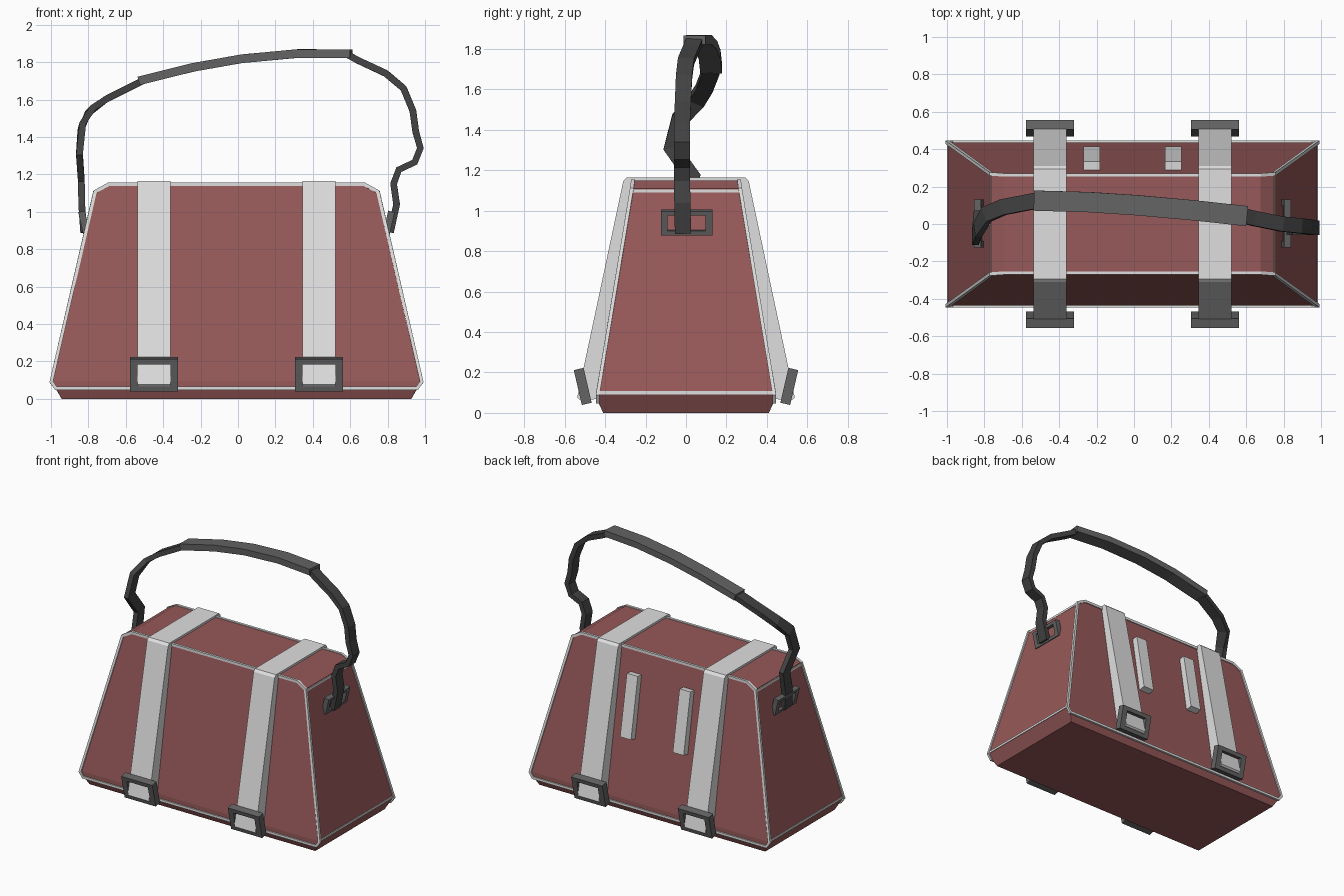
import bpy, bmesh, math
from mathutils import Vector, Matrix

if "Cube" in bpy.data.objects:
    bpy.data.objects.remove(bpy.data.objects["Cube"])

OX = -0.008  # body centre in x


def material(name, rgb):
    m = bpy.data.materials.new(name)
    m.diffuse_color = (*rgb, 1)
    m.use_nodes = True
    m.node_tree.nodes["Principled BSDF"].inputs["Base Color"].default_value = m.diffuse_color
    return m


RED = material("red_leather", (0.31, 0.10, 0.10))
LIGHT = material("pale_grey_trim", (0.74, 0.74, 0.74))
METAL = material("grey_metal", (0.125, 0.125, 0.125))
DARK = material("dark_strap", (0.055, 0.055, 0.055))


def finish(bm, name, mat):
    bmesh.ops.recalc_face_normals(bm, faces=bm.faces)
    me = bpy.data.meshes.new(name)
    bm.to_mesh(me)
    bm.free()
    me.materials.append(mat)
    ob = bpy.data.objects.new(name, me)
    bpy.context.collection.objects.link(ob)
    return ob


def box(bm, size, centre, mtx=Matrix()):
    bmesh.ops.create_cube(bm, size=1, matrix=mtx @ Matrix.Translation(centre) @ Matrix.Diagonal((*size, 1)))


def extrude_profile(name, profile, x0, x1, mat):
    """Extrude a (y, z) outline along x."""
    bm = bmesh.new()
    f = bm.faces.new([bm.verts.new((x0, y, z)) for y, z in profile])
    r = bmesh.ops.extrude_face_region(bm, geom=[f])
    bmesh.ops.translate(bm, vec=(x1 - x0, 0, 0), verts=[v for v in r["geom"] if isinstance(v, bmesh.types.BMVert)])
    return finish(bm, name, mat)


def sweep(name, path, width, thick, mat, closed=False, side=Vector((0, 1, 0))):
    """Sweep a flat rectangular section along a path, its width facing `side`."""
    bm = bmesh.new()
    pts = [Vector(p) for p in path]
    n = len(pts)
    rings = []
    for i, p in enumerate(pts):
        a = pts[(i - 1) % n] if closed else pts[max(i - 1, 0)]
        b = pts[(i + 1) % n] if closed else pts[min(i + 1, n - 1)]
        t = (p - a).normalized() + (b - p).normalized()
        t.normalize()
        w = (side - t * side.dot(t)).normalized()
        k = t.cross(w)
        rings.append([bm.verts.new(p + w * width / 2 * u + k * thick / 2 * v)
                      for u, v in ((-1, -1), (1, -1), (1, 1), (-1, 1))])
    for i in range(n if closed else n - 1):
        r, s = rings[i], rings[(i + 1) % n]
        for j in range(4):
            bm.faces.new((r[j], r[(j + 1) % 4], s[(j + 1) % 4], s[j]))
    if not closed:
        bm.faces.new(rings[0])
        bm.faces.new(rings[-1])
    return finish(bm, name, mat)


def frame(name, mtx, w, h, t, bw, bh, mat):
    """Rectangular ring: local x = width, z = height, y = thickness."""
    bm = bmesh.new()
    for s in (-1, 1):
        box(bm, (bw, t, h), (s * (w - bw) / 2, 0, 0), mtx)
        box(bm, (w - 2 * bw, t, bh), (0, 0, s * (h - bh) / 2), mtx)
    return finish(bm, name, mat)


# Body: tapered hull with chamfered top and bottom
corner = [(0.935, 0.41, 0), (0.965, 0.437, 0.06), (0.99, 0.437, 0.095),
          (0.757, 0.268, 1.11), (0.685, 0.262, 1.15)]
bm = bmesh.new()
for sx in (-1, 1):
    for sy in (-1, 1):
        for x, y, z in corner:
            bm.verts.new((OX + sx * x, sy * y, z))
bmesh.ops.convex_hull(bm, input=bm.verts)
bmesh.ops.dissolve_limit(bm, angle_limit=0.02, verts=bm.verts, edges=bm.edges)
finish(bm, "bag_body", RED)

# Piping around front and back panels, and across the end panels
for sy, label in ((-1, "front"), (1, "back")):
    half = [(x, sy * y, z) for x, y, z in corner[1:]]
    loop = [(OX + x, y, z - 0.004) for x, y, z in half]
    loop += [(OX - x, y, z - 0.004) for x, y, z in reversed(half)]
    sweep(label + "_piping", loop, 0.018, 0.02, LIGHT, closed=True)
for sx, label in ((-1, "left"), (1, "right")):
    for z, x, y, pos in ((0.1, 0.985, 0.437, "lower"), (1.098, 0.757, 0.268, "upper")):
        sweep(f"{label}_{pos}_piping", [(OX + sx * x, -y, z), (OX + sx * x, y, z)],
              0.016, 0.014, LIGHT, side=Vector((0, 0, 1)))

# Wrap-around straps, thicker towards the bottom, with buckles front and back
side_profile = [(0.43, 0.068), (0.527, 0.066), (0.538, 0.076), (0.31, 1.148), (0.293, 1.165)]
profile = side_profile + [(-y, z) for y, z in reversed(side_profile)]
for sx, label in ((-1, "left"), (1, "right")):
    cx = OX + sx * 0.441
    extrude_profile(label + "_strap", profile, cx - 0.087, cx + 0.087, LIGHT)
    for sy, face in ((-1, "front"), (1, "back")):
        mtx = Matrix.Translation((cx, sy * 0.511, 0.131)) @ Matrix.Rotation(-sy * math.radians(13), 4, "X")
        frame(f"{label}_{face}_buckle", mtx, 0.258, 0.177, 0.05, 0.042, 0.03, METAL)

    # Back loops
    px = OX + sx * 0.218
    extrude_profile(label + "_back_tab", [(0.28, 0.98), (0.335, 0.985), (0.415, 0.54), (0.36, 0.53)],
                    px - 0.045, px + 0.045, LIGHT)

    # Handle anchor on each end
    mtx = (Matrix.Translation((OX + sx * 0.815, 0.003, 0.942))
           @ Matrix.Rotation(sx * math.radians(13), 4, "Y") @ Matrix.Rotation(math.pi / 2, 4, "Z"))
    frame(label + "_handle_ring", mtx, 0.255, 0.122, 0.036, 0.034, 0.022, METAL)

# Carrying handle: two dark straps and a thicker grip
left_path = [(-0.825, -0.01, 0.89), (-0.835, 0, 1.03), (-0.838, 0.03, 1.17), (-0.848, -0.07, 1.31),
             (-0.835, -0.03, 1.455), (-0.79, 0.05, 1.54), (-0.70, 0.09, 1.605), (-0.52, 0.125, 1.695)]
grip_path = [(-0.53, 0.125, 1.7), (-0.24, 0.117, 1.772), (0.02, 0.1, 1.818),
             (0.32, 0.073, 1.846), (0.605, 0.042, 1.845)]
right_path = [(0.59, 0.042, 1.838), (0.64, 0.03, 1.81), (0.79, 0, 1.74), (0.885, -0.01, 1.66), (0.935, -0.015, 1.54),
              (0.95, -0.02, 1.43), (0.975, -0.02, 1.34), (0.945, -0.02, 1.265), (0.86, -0.02, 1.225),
              (0.832, -0.02, 1.15), (0.848, -0.018, 1.04), (0.815, -0.015, 0.89)]
sweep("left_handle_strap", left_path, 0.085, 0.036, DARK)
sweep("right_handle_strap", right_path, 0.08, 0.036, DARK)
sweep("handle_grip", grip_path, 0.108, 0.046, METAL)
